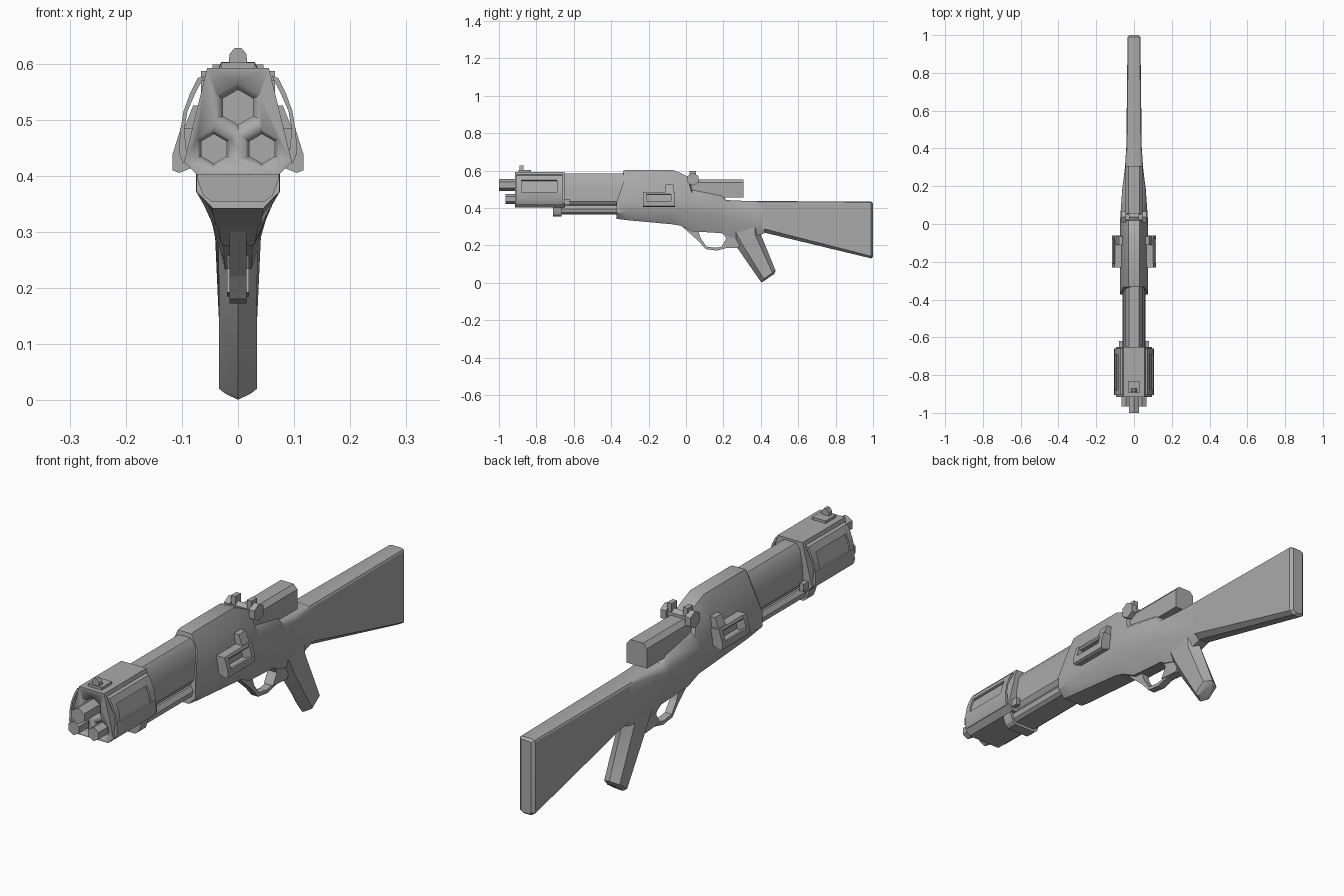
import bpy, bmesh, math
from mathutils import Matrix

cube = bpy.data.objects.get("Cube")
if cube:
    bpy.data.objects.remove(cube, do_unlink=True)

grey = bpy.data.materials.new("gunmetal_grey")
grey.use_nodes = True
COLOUR = (0.4, 0.4, 0.4, 1)
grey.diffuse_color = COLOUR
grey.node_tree.nodes["Principled BSDF"].inputs["Base Color"].default_value = COLOUR


def finish(name, bm, smooth=30):
    bmesh.ops.recalc_face_normals(bm, faces=bm.faces)
    mesh = bpy.data.meshes.new(name)
    bm.to_mesh(mesh)
    bm.free()
    mesh.materials.append(grey)
    obj = bpy.data.objects.new(name, mesh)
    bpy.context.collection.objects.link(obj)
    bpy.ops.object.select_all(action='DESELECT')
    obj.select_set(True)
    bpy.context.view_layer.objects.active = obj
    bpy.ops.object.shade_smooth_by_angle(angle=math.radians(smooth))
    return obj


def loft(name, rings, smooth=30):
    """Skin a list of equal closed rings and cap both ends."""
    bm = bmesh.new()
    loops = [[bm.verts.new(p) for p in ring] for ring in rings]
    n = len(loops[0])
    for a, b in zip(loops, loops[1:]):
        for i in range(n):
            j = (i + 1) % n
            bm.faces.new((a[i], a[j], b[j], b[i]))
    bm.faces.new(loops[0])
    bm.faces.new(loops[-1])
    return finish(name, bm, smooth)


def prism_y(name, section, y0, y1):
    """Extrude an x-z section along y."""
    return loft(name, [[(x, y, z) for x, z in section] for y in (y0, y1)])


def prism_x(name, outline, x0, x1):
    """Extrude a y-z outline along x."""
    return loft(name, [[(x, y, z) for y, z in outline] for x in (x0, x1)])


def mirrored(half):
    return half + [(-x, z) for x, z in reversed(half)]


def box(name, x0, x1, y0, y1, z0, z1):
    return prism_x(name, [(y0, z0), (y1, z0), (y1, z1), (y0, z1)], x0, x1)


def hexagon(x, y, z, r):
    return [(x + r * math.sin(k * math.pi / 3), y, z + r * math.cos(k * math.pi / 3))
            for k in range(6)]


def both_sides(obj):
    mod = obj.modifiers.new("mirror", 'MIRROR')
    mod.use_axis[0] = True
    # Mirror about the world centre: every mesh is built at the origin
    return obj


# Receiver: y, top, bottom, half width, top half width, bottom half width, chamfers
def ring(y, zt, zb, w, wt, wb, ct, cb):
    half = [(wt, zt), ((wt + w) / 2 + 0.004, zt - ct * 0.35), (w, zt - ct), (w, zb + cb), (wb, zb)]
    return [(x, y, z) for x, z in mirrored(half)]


receiver = [
    ring(-0.372, 0.60, 0.342, 0.074, 0.03, 0.045, 0.17, 0.03),
    ring(-0.32, 0.603, 0.335, 0.075, 0.03, 0.045, 0.17, 0.04),
    ring(-0.07, 0.603, 0.312, 0.075, 0.03, 0.04, 0.17, 0.06),
    ring(-0.03, 0.587, 0.305, 0.075, 0.03, 0.035, 0.15, 0.08),
    ring(0.02, 0.562, 0.28, 0.074, 0.03, 0.03, 0.13, 0.10),
    ring(0.032, 0.50, 0.275, 0.073, 0.04, 0.028, 0.06, 0.10),
    ring(0.19, 0.474, 0.265, 0.062, 0.035, 0.025, 0.05, 0.10),
    ring(0.215, 0.442, 0.25, 0.058, 0.03, 0.025, 0.03, 0.10),
    ring(0.30, 0.438, 0.225, 0.048, 0.026, 0.022, 0.02, 0.10),
    ring(0.42, 0.436, 0.265, 0.040, 0.024, 0.020, 0.012, 0.02),
]
# Front lip steps back above the shoulder
receiver[0] = [(x, -0.333 if z > 0.5 else y, z) for x, y, z in receiver[0]]
loft("receiver", receiver, 35)

# Shoulder stock
loft("shoulder_stock", [
    ring(0.39, 0.437, 0.275, 0.041, 0.024, 0.020, 0.012, 0.02),
    ring(0.99, 0.433, 0.13, 0.034, 0.02, 0.016, 0.01, 0.012),
    ring(1.0, 0.425, 0.138, 0.022, 0.014, 0.012, 0.008, 0.008),
], 25)

# Pistol grip, ridged at front and back
def grip_ring(front, back, w):
    def at(t):
        return [f + (b - f) * t for f, b in zip(front, back)]
    pts = [(0, 0), (w, 0.22), (w, 0.8), (0, 1), (-w, 0.8), (-w, 0.22)]
    return [(x, *at(t)) for x, t in pts]


loft("pistol_grip", [
    grip_ring((0.20, 0.30), (0.41, 0.34), 0.036),
    grip_ring((0.272, 0.19), (0.395, 0.27), 0.034),
    grip_ring((0.398, 0.008), (0.479, 0.065), 0.034),
    grip_ring((0.405, 0.001), (0.472, 0.047), 0.022),
], 40)

# Trigger guard: a band following a hexagonal opening
outer = [(-0.02, 0.30), (0.07, 0.22), (0.105, 0.18), (0.165, 0.172), (0.215, 0.185), (0.28, 0.185)]
inner = [(0.06, 0.29), (0.08, 0.235), (0.11, 0.193), (0.16, 0.187), (0.19, 0.192), (0.215, 0.235)]
for k in range(5):
    prism_x("trigger_guard_%d" % (k + 1), [outer[k], outer[k + 1], inner[k + 1], inner[k]], -0.015, 0.015)
prism_x("guard_rear_web", [(0.215, 0.235), (0.19, 0.192), (0.28, 0.185), (0.31, 0.28), (0.19, 0.28)], -0.02, 0.02)

# Barrel shroud and the flat fore-end below it
prism_y("barrel_shroud", mirrored([(0.026, 0.583), (0.044, 0.56), (0.054, 0.50), (0.058, 0.435), (0.045, 0.415)]),
        -0.66, -0.32)
prism_y("fore_end", mirrored([(0.05, 0.412), (0.062, 0.395), (0.058, 0.375), (0.045, 0.365)]), -0.68, -0.36)
prism_y("fore_end_cap", mirrored([(0.073, 0.408), (0.073, 0.395), (0.062, 0.365), (0.048, 0.354)]),
        -0.71, -0.665)
prism_y("fore_end_spine", mirrored([(0.03, 0.43), (0.03, 0.40)]), -0.67, -0.36)

# Muzzle housing with three hexagonal sockets
housing = prism_y("muzzle_housing", mirrored([(0.055, 0.592), (0.096, 0.425), (0.073, 0.402)]), -0.915, -0.65)
bores = [("main", 0, 0.522, 0.044, 0.032, -1.0),
         ("left", 0.043, 0.448, 0.034, 0.027, -0.965),
         ("right", -0.043, 0.448, 0.034, 0.027, -0.965)]
for side, x, z, r_socket, r, tip in bores:
    cutter = loft(side + "_socket_cutter", [hexagon(x, -0.93, z, r_socket), hexagon(x, -0.915, z, r_socket),
                                            hexagon(x, -0.895, z, r)])
    cutter.hide_render = True
    cutter.hide_viewport = True
    cut = housing.modifiers.new(side + "_socket", 'BOOLEAN')
    cut.object = cutter
    cut.solver = 'EXACT'
    loft(side + "_muzzle", [hexagon(x, tip, z, r), hexagon(x, -0.88, z, r)])

# Housing side frames: two rails and two end posts
bracket = [(0.060, 0.578), (0.072, 0.574), (0.085, 0.548), (0.097, 0.515), (0.103, 0.48),
           (0.096, 0.48), (0.090, 0.515), (0.077, 0.545)]
top_rail = [(0.060, 0.578), (0.072, 0.574), (0.085, 0.548), (0.077, 0.545)]
low_rail = [(0.096, 0.485), (0.103, 0.485), (0.105, 0.44), (0.098, 0.422), (0.09, 0.425)]
for name, section, y0, y1 in (("frame_front_post", bracket, -0.905, -0.88),
                              ("frame_rear_post", bracket, -0.69, -0.66),
                              ("frame_top_rail", top_rail, -0.905, -0.66),
                              ("frame_low_rail", low_rail, -0.905, -0.66)):
    both_sides(prism_y(name, section, y0, y1))
both_sides(box("frame_hinge", 0.062, 0.08, -0.66, -0.62, 0.415, 0.445))

# Front sight
box("front_sight_base", -0.03, 0.03, -0.895, -0.83, 0.59, 0.602)
prism_y("front_sight_post", mirrored([(0.006, 0.628), (0.015, 0.617), (0.017, 0.595)]), -0.89, -0.87)

# Ports on each side of the receiver
lower = [(0.055, 0.425), (0.105, 0.405), (0.117, 0.41), (0.117, 0.437), (0.108, 0.437), (0.1, 0.425)]
upper = [(0.055, 0.485), (0.055, 0.47), (0.100, 0.468), (0.104, 0.475), (0.1, 0.485)]
wall = [(0.055, 0.425), (0.105, 0.405), (0.117, 0.41), (0.117, 0.437), (0.102, 0.485), (0.055, 0.485)]
for name, section, y0, y1 in (("port_sill", lower, -0.225, -0.06), ("port_lintel", upper, -0.225, -0.06),
                              ("port_front_wall", wall, -0.23, -0.21), ("port_rear_wall", wall, -0.08, -0.06)):
    both_sides(prism_y(name, section, y0, y1))
both_sides(prism_y("port_latch", [(0.05, 0.525), (0.08, 0.525), (0.098, 0.48), (0.05, 0.48)], -0.11, -0.067))

# Rear optic body
prism_y("optic_body", mirrored([(0.028, 0.553), (0.044, 0.535), (0.044, 0.457)]), 0.015, 0.308)

# Rear sight: cross bar with hexagonal knobs
def knob(name, x0, x1, r):
    swap = Matrix.Rotation(math.pi / 2, 3, 'Z')
    rings = []
    for x in (x0, x1):
        pts = [swap @ Matrix.Identity(3).col[0] * 0 for _ in range(6)]
        for k, p in enumerate(pts):
            a = k * math.pi / 3
            p.xyz = (x, 0.037 + r * math.sin(a), 0.553 + r * math.cos(a))
        rings.append(pts)
    return loft(name, rings)


knob("sight_cross_bar", -0.05, 0.05, 0.022)
both_sides(knob("sight_knob", 0.042, 0.066, 0.034))
both_sides(box("sight_ear", 0.025, 0.045, 0.02, 0.054, 0.55, 0.598))
